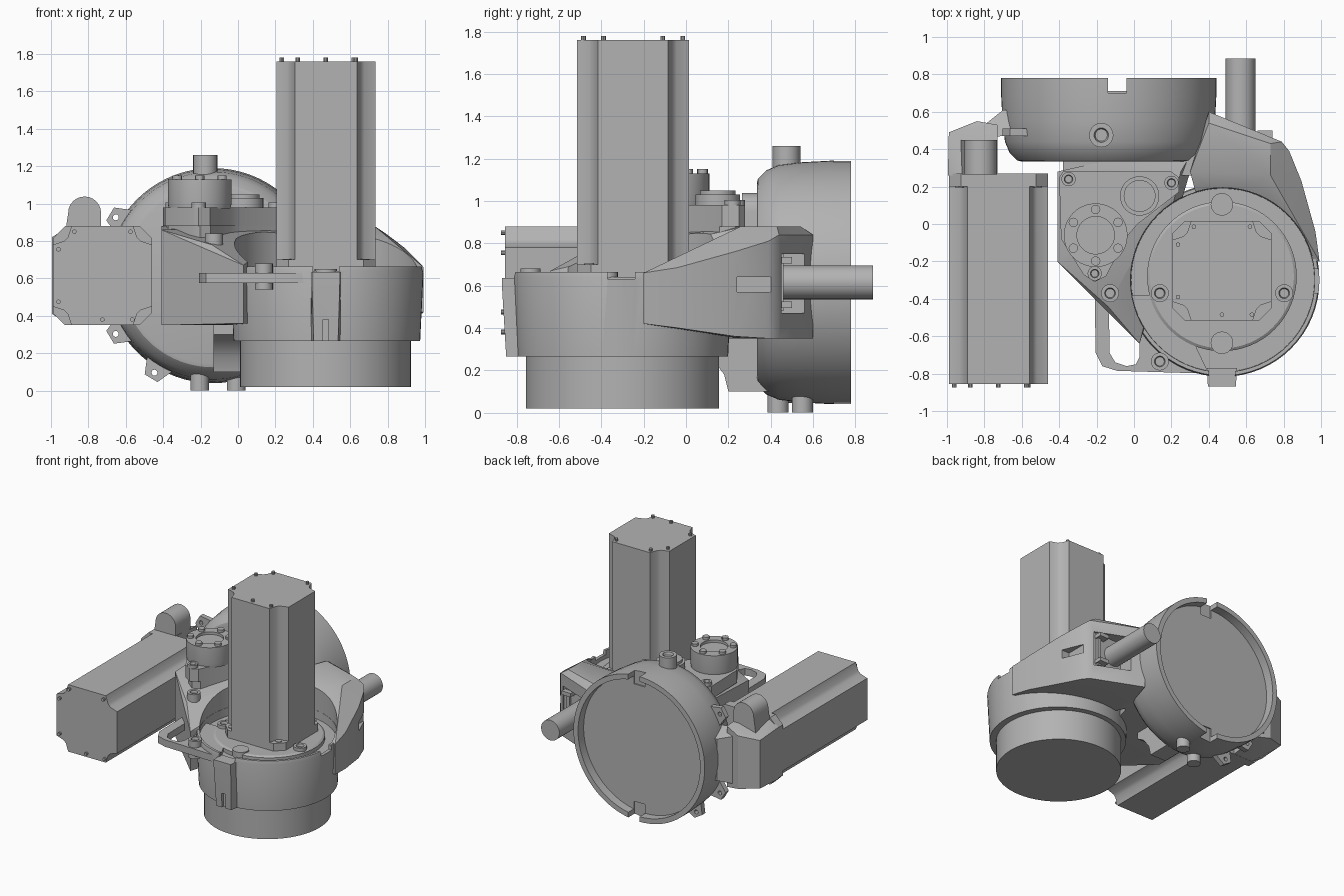
import bpy, bmesh, math

cube = bpy.data.objects.get("Cube")
if cube:
    bpy.data.objects.remove(cube, do_unlink=True)

grey = bpy.data.materials.new("cast_grey")
grey.use_nodes = True
colour = (0.45, 0.45, 0.45, 1)
grey.diffuse_color = colour
grey.node_tree.nodes["Principled BSDF"].inputs["Base Color"].default_value = colour


def place(a, b, h, axis):
    return {"X": (h, a, b), "Y": (a, h, b), "Z": (a, b, h)}[axis]


def shade(mesh):
    bm = bmesh.new()
    bm.from_mesh(mesh)
    bmesh.ops.recalc_face_normals(bm, faces=bm.faces)
    for f in bm.faces:
        f.smooth = True
    for e in bm.edges:
        e.smooth = len(e.link_faces) == 2 and e.calc_face_angle(0) < math.radians(30)
    bm.to_mesh(mesh)
    bm.free()


def make(name, bm):
    mesh = bpy.data.meshes.new(name)
    bm.to_mesh(mesh)
    bm.free()
    mesh.materials.append(grey)
    shade(mesh)
    obj = bpy.data.objects.new(name, mesh)
    bpy.context.scene.collection.objects.link(obj)
    return obj


def lathe(name, centre, profile, axis="Z", seg=64):
    """Revolve (radius, height) pairs and cap both ends."""
    bm = bmesh.new()
    rings = []
    for r, h in profile:
        angles = [2 * math.pi * i / seg for i in range(seg)]
        rings.append([bm.verts.new(place(centre[0] + r * math.cos(t), centre[1] + r * math.sin(t), h, axis))
                      for t in angles])
    for low, high in zip(rings, rings[1:]):
        for i in range(seg):
            j = (i + 1) % seg
            bm.faces.new((low[i], low[j], high[j], high[i]))
    bm.faces.new(rings[0])
    bm.faces.new(rings[-1])
    return make(name, bm)


def rod(name, centre, r, lo, hi, axis="Z", seg=24):
    return lathe(name, centre, [(r, lo), (r, hi)], axis, seg)


def prism(name, outline, lo, hi, axis="Z"):
    bm = bmesh.new()
    ends = [[bm.verts.new(place(a, b, h, axis)) for a, b in outline] for h in (lo, hi)]
    n = len(outline)
    for i in range(n):
        j = (i + 1) % n
        bm.faces.new((ends[0][i], ends[0][j], ends[1][j], ends[1][i]))
    bm.faces.new(ends[0])
    bm.faces.new(ends[1])
    return make(name, bm)


def hull(name, columns):
    """Convex block from (x, y, low z, high z) columns."""
    bm = bmesh.new()
    for x, y, lo, hi in columns:
        bm.verts.new((x, y, lo))
        bm.verts.new((x, y, hi))
    res = bmesh.ops.convex_hull(bm, input=bm.verts)
    junk = {g for key in ("geom_interior", "geom_unused") for g in res[key] if isinstance(g, bmesh.types.BMVert)}
    bmesh.ops.delete(bm, geom=list(junk), context="VERTS")
    return make(name, bm)


def box(name, xs, ys, zs):
    return hull(name, [(x, y, zs[0], zs[1]) for x in xs for y in ys])


def cut(obj, cutter):
    mod = obj.modifiers.new("cut", "BOOLEAN")
    mod.operation = "DIFFERENCE"
    mod.solver = "EXACT"
    mod.object = cutter
    bpy.context.view_layer.update()
    deps = bpy.context.evaluated_depsgraph_get()
    mesh = bpy.data.meshes.new_from_object(obj.evaluated_get(deps))
    obj.modifiers.clear()
    obj.data = mesh
    shade(mesh)
    bpy.data.objects.remove(cutter, do_unlink=True)


def bolt(name, x, y, lo, hi, r=0.048):
    lathe(name, (x, y), [(r, lo), (r, hi), (r * 0.6, hi), (r * 0.5, hi - 0.02)], seg=20)


# Lower drum and round motor housing with its open pocket
hub = (0.475, -0.3)
rod("lower_drum", (0.468, -0.3), 0.457, 0.02, 0.3, seg=64)
housing = lathe("motor_housing", hub, [(0.499, 0.265), (0.517, 0.64), (0.511, 0.665),
                                       (0.492, 0.665), (0.49, 0.6)])
cut(housing, box("rim_cutter", (0.4, 0.54), (-0.9, -0.7), (0.63, 0.8)))
cut(housing, box("rim_cutter", (0.9, 1.1), (-0.37, -0.24), (0.63, 0.8)))
tab = hull("front_tab", [(0.39, -0.77, 0.265, 0.635), (0.55, -0.77, 0.265, 0.635),
                         (0.405, -0.85, 0.265, 0.3), (0.535, -0.85, 0.265, 0.3),
                         (0.395, -0.87, 0.6, 0.635), (0.545, -0.87, 0.6, 0.635)])
cut(tab, box("slot_cutter", (0.455, 0.485), (-0.9, -0.83), (0.2, 0.38)))
lathe("adapter_plate", (0.47, -0.28), [(0.4, 0.59), (0.4, 0.63), (0.385, 0.64)])
for side in (-1, 1):
    rod("plate_plug", (0.47, -0.265 + 0.37 * side), 0.06, 0.6, 0.65)

# Arm casting, bored around the motor
left_arm = hull("left_arm", [(-0.41, -0.2, 0.35, 0.86), (-0.41, 0.28, 0.35, 0.88), (0.25, 0.28, 0.35, 0.88),
                             (0.35, 0.45, 0.35, 0.82), (-0.14, -0.44, 0.35, 0.78), (0.03, -0.64, 0.36, 0.67)])
right_arm = hull("right_arm", [(0.3, 0.28, 0.35, 0.88), (0.73, 0.26, 0.35, 0.88), (0.4, 0.54, 0.35, 0.88),
                               (0.73, 0.43, 0.35, 0.88), (0.4, 0.6, 0.35, 0.84), (0.79, 0.44, 0.35, 0.84),
                               (0.83, 0.39, 0.35, 0.81), (0.895, 0.23, 0.36, 0.76), (0.97, -0.04, 0.4, 0.685),
                               (0.992, -0.2, 0.42, 0.66), (0.4, -0.1, 0.4, 0.68)])
for arm in (left_arm, right_arm):
    cut(arm, rod("bore_cutter", hub, 0.494, 0.59, 1.2, seg=64))
cut(right_arm, box("window_cutter", (0.5, 0.76), (0.44, 0.7), (0.47, 0.75)))
cut(right_arm, box("slot_cutter", (0.82, 1.1), (0.24, 0.42), (0.57, 0.64)))
box("ring_neck", (-0.38, 0.35), (0.26, 0.42), (0.35, 0.86))
prism("lower_web", [(0.05, 0.3), (0.12, 0.26), (0.18, 0.18), (0.2, 0.1), (0.42, 0.1), (0.42, 0.37), (0.05, 0.37)],
      -0.13, 0.01, "X")

# Cable tube and its clip in the rear window
rod("cable_tube", (0.57, 0.615), 0.08, 0.42, 0.885, "Y", 32)
box("clip_plate", (0.7, 0.73), (0.42, 0.46), (0.48, 0.75))
for z in (0.51, 0.72):
    box("clip_arm", (0.66, 0.74), (0.44, 0.5), (z - 0.015, z + 0.015))

# Rear ring with recessed disc and a notch through the rim, top and bottom
ring_c = (-0.135, 0.615)
ring = lathe("rear_ring", ring_c, [(0.47, 0.335), (0.49, 0.34), (0.53, 0.38), (0.555, 0.44), (0.568, 0.55),
                                   (0.575, 0.68), (0.575, 0.78), (0.535, 0.78), (0.535, 0.71)], "Y", 72)
for low, high in ((1.08, 1.3), (-0.1, 0.15)):
    cut(ring, box("notch_cutter", (-0.14, -0.04), (0.7, 0.9), (low, high)))
bolt("top_port", -0.175, 0.475, 1.1, 1.26, 0.065)
for x, y in ((-0.205, 0.435), (-0.01, 0.55)):
    rod("bottom_port", (x, y), 0.05, 0, 0.12)

# Drilled lugs around the ring
for degrees in (149, 211, 239):
    t = math.radians(degrees)

    def polar(r, s):
        return (ring_c[0] + r * math.cos(t) - s * math.sin(t), ring_c[1] + r * math.sin(t) + s * math.cos(t))

    lug = prism("ring_lug", [polar(0.5, -0.1), polar(0.64, -0.04), polar(0.64, 0.04), polar(0.5, 0.1)],
                0.47, 0.51, "Y")
    cut(lug, rod("hole_cutter", polar(0.605, 0), 0.016, 0.4, 0.6, "Y", 12))

# Gear cover with bearing caps
cover = [(-0.38, 0.28), (0.2, 0.28), (0.24, 0.25), (0.24, 0.17), (0.02, 0.0), (-0.04, -0.07),
         (-0.15, -0.28), (-0.21, -0.31), (-0.27, -0.27), (-0.39, -0.08), (-0.4, 0.25)]
prism("cover_base", [(-0.08 + (x + 0.08) * 0.95, 0.02 + (y - 0.02) * 0.93) for x, y in cover], 0.5, 0.9)
prism("gear_cover", cover, 0.88, 0.98)
lathe("large_cap", (-0.205, -0.06), [(0.165, 0.97), (0.17, 1.0), (0.17, 1.13), (0.1, 1.13), (0.1, 1.11)])
for i in range(6):
    t = math.radians(30 + 60 * i)
    rod("cap_screw", (-0.205 + 0.138 * math.cos(t), -0.06 + 0.138 * math.sin(t)), 0.025, 1.12, 1.15, seg=12)
lathe("small_cap", (0.03, 0.15), [(0.105, 0.97), (0.105, 1.03), (0.085, 1.03), (0.085, 1.05)], seg=40)
for x, y in ((-0.21, -0.265), (0.2, 0.22), (-0.35, 0.24)):
    bolt("cover_bolt", x, y, 0.9, 1.005, 0.038)

# Corner handle and housing bolts
handle = prism("handle", [(-0.21, -0.38), (-0.205, -0.69), (-0.17, -0.76), (-0.09, -0.785), (0.4, -0.8), (0.2, -0.38)],
               0.575, 0.63)
cut(handle, prism("handle_cutter", [(-0.135, -0.42), (-0.13, -0.69), (-0.1, -0.74), (-0.04, -0.76), (0.01, -0.75),
                                    (0.03, -0.71), (0.03, -0.62)], 0.5, 0.7))
bolt("handle_bolt", 0.138, -0.735, 0.54, 0.68)
bolt("arm_bolt", -0.128, -0.37, 0.74, 0.84)
for x in (0.138, 0.803):
    bolt("pocket_bolt", x, -0.37, 0.59, 0.665)


def motor(name, c, axis, flange, mount, end):
    """Notched square motor with mounting flange, corner bolts and end screws."""
    h, a = 0.265, 0.165
    corner = [(h, a), (h - 0.06, a + 0.02), (a + 0.02, h - 0.06), (a, h)]
    body, plate = [], []
    for cs, sn in ((1, 0), (0, 1), (-1, 0), (0, -1)):
        body += [(c[0] + u * cs - v * sn, c[1] + u * sn + v * cs) for u, v in corner]
        plate += [(c[0] + u * cs - v * sn, c[1] + u * sn + v * cs) for u, v in ((h, 0.2), (0.2, h))]
    prism(name + "_body", body, mount, end, axis)
    prism(name + "_flange", plate, mount, flange, axis)
    step = math.copysign(0.02, end - mount)
    for su in (-1, 1):
        for sv in (-1, 1):
            rod(name + "_flange_bolt", (c[0] + 0.208 * su, c[1] + 0.208 * sv), 0.024, mount, flange + step / 4, axis, 12)
    for u, v in ((-0.235, 0.14), (-0.235, -0.14), (-0.15, 0.235), (0.15, 0.235), (0.16, -0.235), (0, -0.235)):
        rod(name + "_end_screw", (c[0] + u, c[1] + v), 0.012, end - step, end + step, axis, 10)


motor("upright_motor", (0.47, -0.25), "Z", 0.7, 0.62, 1.76)
motor("side_motor", (-0.725, 0.615), "Y", 0.2, 0.27, -0.855)

# Side gearbox cowl with rounded hump, joined to the ring
arc = [(-0.82 + 0.088 * math.cos(math.pi * i / 12), 0.95 + 0.088 * math.sin(math.pi * i / 12)) for i in range(13)]
prism("gearbox_hump", [(-0.73, 0.6)] + arc + [(-0.93, 0.8), (-0.93, 0.6)], 0.265, 0.45, "Y")
hull("gearbox_cowl", [(-0.995, 0.26, 0.41, 0.82), (-0.9, 0.26, 0.35, 0.88), (-0.73, 0.26, 0.35, 0.88),
                      (-0.99, 0.49, 0.42, 0.8), (-0.84, 0.55, 0.4, 0.82), (-0.73, 0.53, 0.38, 0.86)])
hull("gearbox_link", [(-0.8, 0.46, 0.4, 0.83), (-0.62, 0.48, 0.4, 0.83), (-0.8, 0.53, 0.42, 0.8),
                      (-0.7, 0.61, 0.45, 0.78), (-0.6, 0.61, 0.45, 0.78)])
